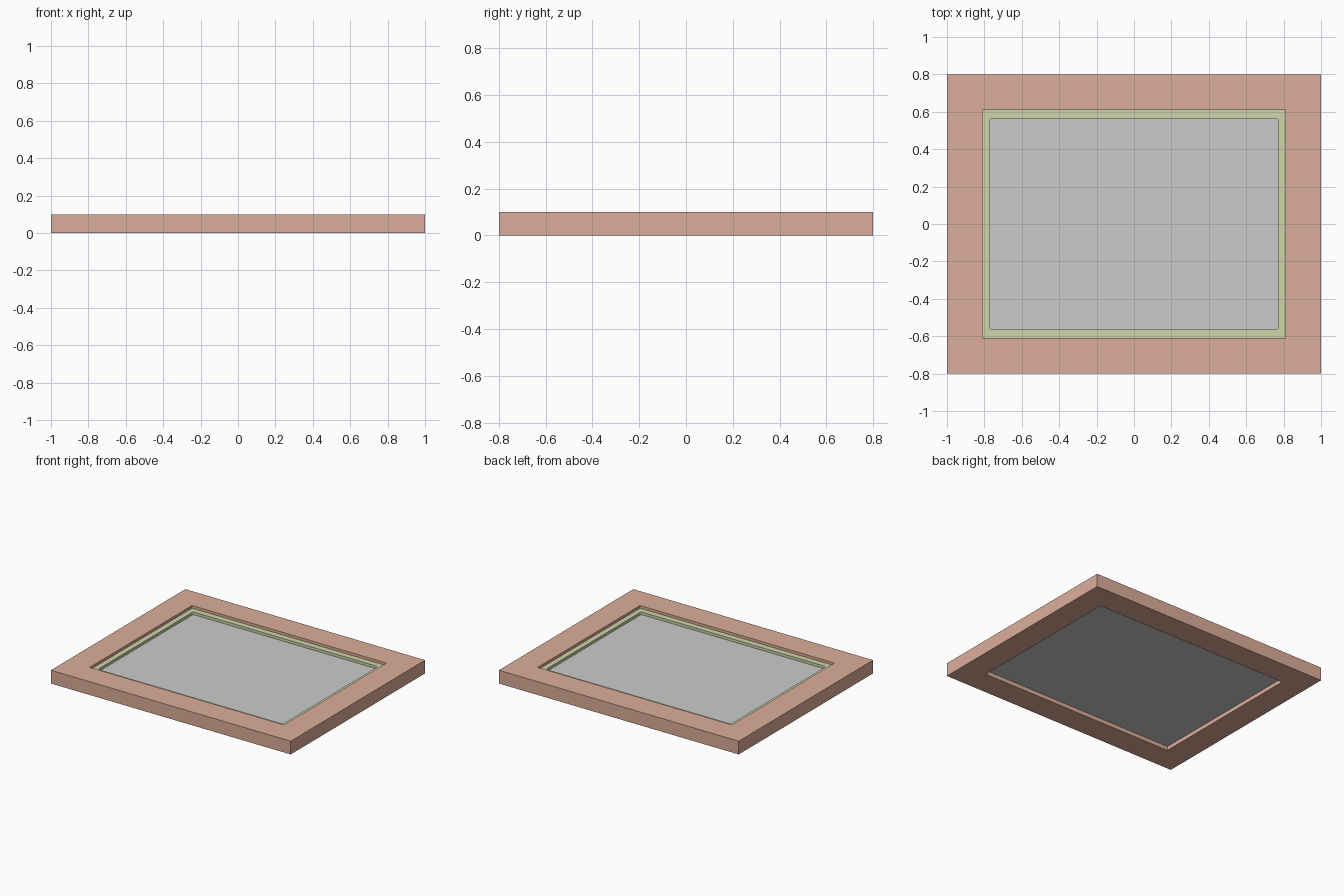
import bpy, bmesh, math

if "Cube" in bpy.data.objects:
    bpy.data.objects.remove(bpy.data.objects["Cube"])


def rect(w, h, r=0.0, n=4):
    """Rectangle outline with half sizes w, h; corners rounded by r in n steps."""
    pts = []
    for k, (sx, sy) in enumerate([(1, 1), (-1, 1), (-1, -1), (1, -1)]):
        for i in range(n + 1):
            a = math.pi / 2 * (k + i / n)
            pts.append((sx * (w - r) + r * math.cos(a), sy * (h - r) + r * math.sin(a)))
    return pts


def material(name, rgb):
    m = bpy.data.materials.new(name)
    m.diffuse_color = (*rgb, 1)
    m.use_nodes = True
    m.node_tree.nodes["Principled BSDF"].inputs["Base Color"].default_value = m.diffuse_color
    return m


def ring(name, sections, mat, closed=True):
    """Join a chain of (half x, half y, corner radius, z) outlines."""
    bm = bmesh.new()
    loops = [[bm.verts.new((x, y, z)) for x, y in rect(w, h, r)] for w, h, r, z in sections]
    count = len(loops[0])
    pairs = list(zip(loops, loops[1:]))
    if closed:
        pairs.append((loops[-1], loops[0]))
    else:
        bm.faces.new(loops[0])
        bm.faces.new(loops[-1])
    for a, b in pairs:
        for i in range(count):
            j = (i + 1) % count
            bm.faces.new((a[i], a[j], b[j], b[i]))
    bmesh.ops.remove_doubles(bm, verts=bm.verts, dist=1e-5)
    bmesh.ops.recalc_face_normals(bm, faces=bm.faces)
    me = bpy.data.meshes.new(name)
    bm.to_mesh(me)
    bm.free()
    me.materials.append(mat) if mat else None
    ob = bpy.data.objects.new(name, me)
    bpy.context.collection.objects.link(ob)
    return ob


wood = material("frame_wood", (0.72, 0.42, 0.32))
cream = material("mat_board", (0.62, 0.66, 0.40))

# Outer frame
ring("outer_frame", [(1, 0.8, 0, 0), (1, 0.8, 0, 0.1),
                     (0.81, 0.61, 0, 0.1), (0.81, 0.61, 0, 0)], wood)

# Inner border with softly rounded window
ring("inner_border", [(0.81, 0.61, 0, 0.06), (0.81, 0.61, 0, 0.08),
                      (0.77, 0.565, 0.012, 0.08), (0.77, 0.565, 0.012, 0.06)], cream)

# Picture panel
ring("picture_panel", [(0.81, 0.61, 0, 0.03), (0.81, 0.61, 0, 0.06)], None, closed=False)
